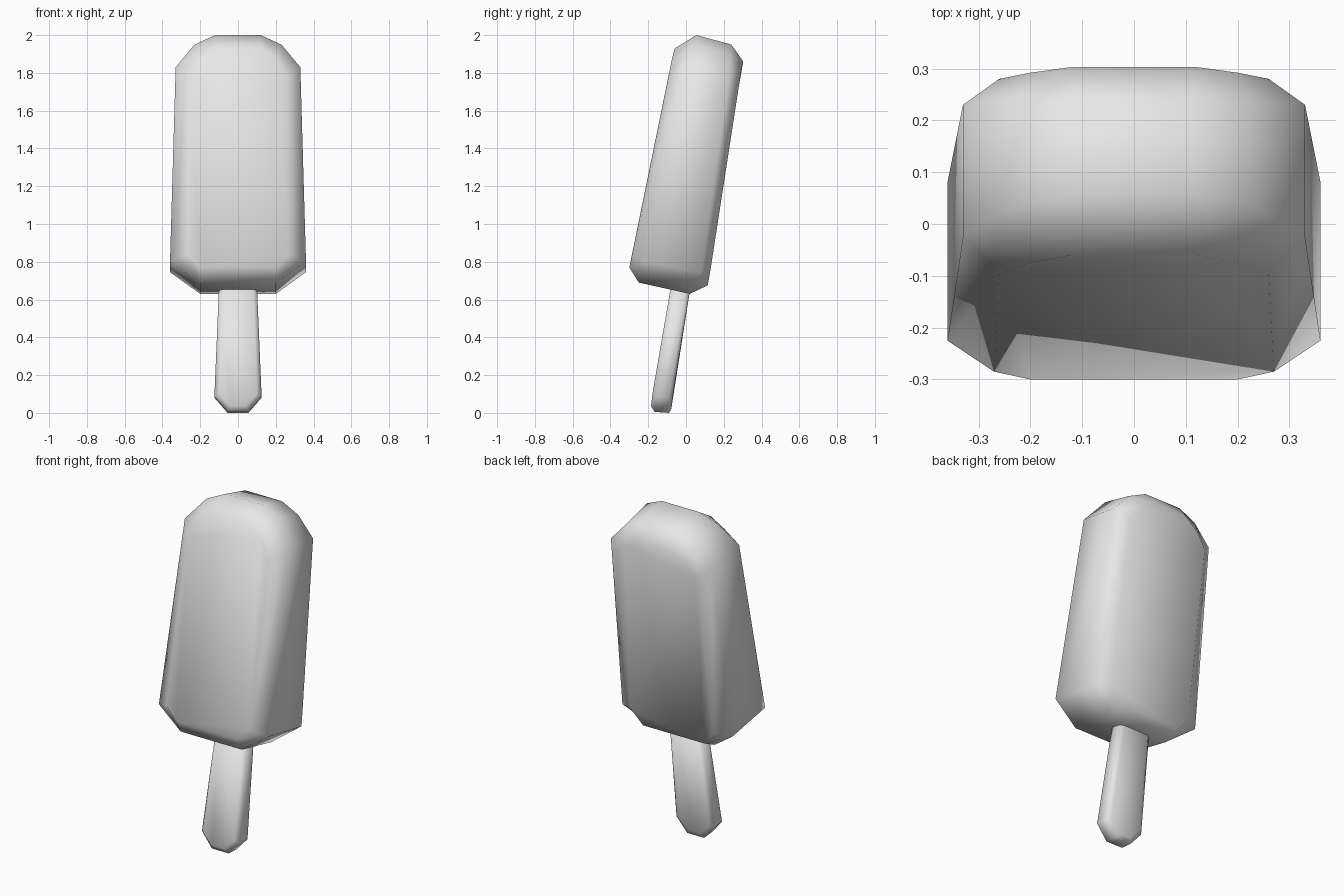
import bpy, bmesh

mat = bpy.data.materials.new("light grey")
mat.diffuse_color = (0.8, 0.8, 0.8, 1)


def loft(name, layers):
    """Bridge mirrored half outlines, front to back, and cap both ends."""
    bm = bmesh.new()
    rings = []
    for half in layers:
        full = half + [(-x, y, z) for x, y, z in reversed(half)]
        rings.append([bm.verts.new(p) for p in full])
    n = len(rings[0])
    for a, b in zip(rings, rings[1:]):
        for i in range(n):
            j = (i + 1) % n
            bm.faces.new((a[i], a[j], b[j], b[i]))
    bm.faces.new(rings[0])
    bm.faces.new(rings[-1])
    bmesh.ops.recalc_face_normals(bm, faces=bm.faces[:])
    for f in bm.faces:
        f.smooth = True
    me = bpy.data.meshes.new(name)
    bm.to_mesh(me)
    bm.free()
    me.materials.append(mat)
    ob = bpy.data.objects.new(name, me)
    bpy.context.collection.objects.link(ob)
    return ob


# Ice body: tapered, leaning back, bevelled front and back
loft("ice_body", [
    [(0.20, -0.30, 0.77), (0.27, -0.285, 0.84), (0.26, -0.095, 1.77),
     (0.20, -0.075, 1.87), (0.12, -0.06, 1.93)],
    [(0.20, -0.25, 0.69), (0.36, -0.225, 0.80), (0.33, -0.025, 1.83),
     (0.23, 0.035, 1.95), (0.12, 0.055, 2.00)],
    [(0.20, 0.02, 0.63), (0.36, 0.08, 0.745), (0.33, 0.23, 1.79),
     (0.23, 0.235, 1.90), (0.12, 0.24, 1.95)],
    [(0.20, 0.115, 0.675), (0.27, 0.13, 0.76), (0.26, 0.28, 1.73),
     (0.20, 0.292, 1.81), (0.12, 0.303, 1.86)],
])

# Stick: flat, slightly wider toward its clipped lower end
loft("stick", [
    [(0.04, -0.185, 0.035), (0.10, -0.178, 0.10), (0.08, -0.078, 0.68)],
    [(0.055, -0.165, 0.005), (0.125, -0.158, 0.088), (0.10, -0.058, 0.68)],
    [(0.055, -0.09, 0.0), (0.125, -0.09, 0.08), (0.10, 0.01, 0.68)],
    [(0.04, -0.078, 0.02), (0.10, -0.07, 0.09), (0.08, 0.026, 0.68)],
])
